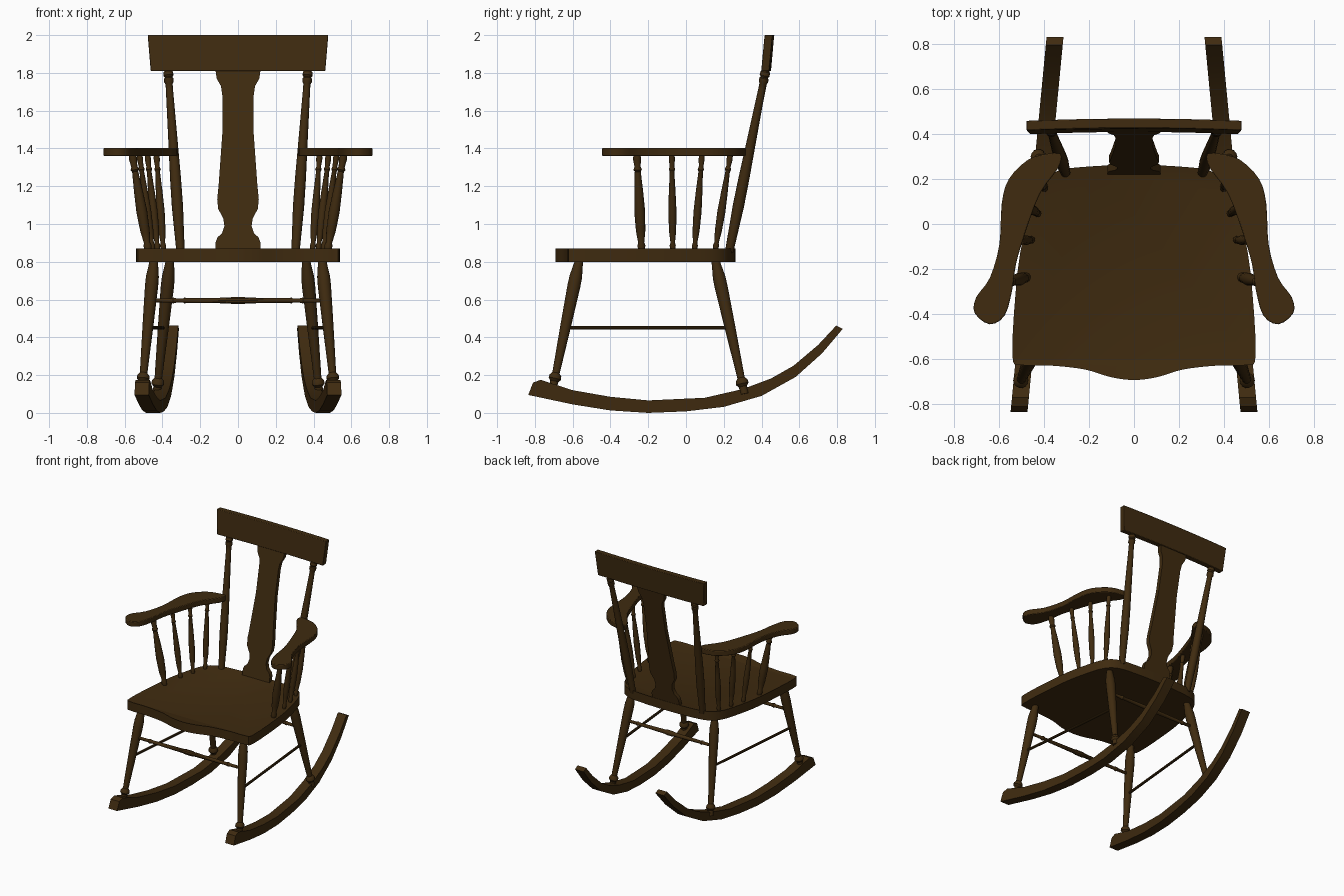
import bpy, bmesh, math
from mathutils import Vector

cube = bpy.data.objects.get("Cube")
if cube:
    bpy.data.objects.remove(cube, do_unlink=True)

wood = bpy.data.materials.new("dark_brown_wood")
wood.use_nodes = True
COLOR = (0.05, 0.024, 0.005, 1)
wood.diffuse_color = COLOR
wood.node_tree.nodes["Principled BSDF"].inputs["Base Color"].default_value = COLOR


def finish(name, bm, mirror=False, bevel=0):
    bmesh.ops.recalc_face_normals(bm, faces=bm.faces)
    mesh = bpy.data.meshes.new(name)
    bm.to_mesh(mesh)
    bm.free()
    mesh.materials.append(wood)
    mesh.polygons.foreach_set("use_smooth", [True] * len(mesh.polygons))
    mesh.set_sharp_from_angle(angle=math.radians(35))
    obj = bpy.data.objects.new(name, mesh)
    bpy.context.collection.objects.link(obj)
    if bevel:
        mod = obj.modifiers.new("soft_edge", "BEVEL")
        mod.width, mod.segments = bevel, 2
        mod.angle_limit = math.radians(50)
    if mirror:
        obj.modifiers.new("mirror", "MIRROR")
    return obj


def smooth_loop(points, steps=4):
    """Closed Catmull-Rom curve through 2D points."""
    pts, out = [Vector(p) for p in points], []
    n = len(pts)
    for i in range(n):
        a, b, c, d = (pts[(i + k) % n] for k in (-1, 0, 1, 2))
        for s in range(steps):
            t = s / steps
            out.append(0.5 * (2 * b + (c - a) * t + (2 * a - 5 * b + 4 * c - d) * t * t
                              + (3 * b - a - 3 * c + d) * t ** 3))
    return out


def slab(outline, place):
    """Solid from a 2D outline; place(u, v, side) gives the 3D point."""
    bm = bmesh.new()
    lo, hi = ([bm.verts.new(place(u, v, s)) for u, v in outline] for s in (0, 1))
    bm.faces.new(lo)
    top = bm.faces.new(hi)
    n = len(lo)
    for i in range(n):
        j = (i + 1) % n
        bm.faces.new((lo[i], lo[j], hi[j], hi[i]))
    return bm, top


def turned(name, start, end, profile, mirror=True, sides=14):
    """Lathe-turned bar; profile is (fraction along, radius)."""
    start, end = Vector(start), Vector(end)
    spin = (end - start).to_track_quat("Z", "Y")
    bm, rings = bmesh.new(), []
    for t, r in profile:
        centre = start.lerp(end, t)
        rings.append([bm.verts.new(centre + spin @ Vector(
            (r * math.cos(k * math.tau / sides), r * math.sin(k * math.tau / sides), 0)))
            for k in range(sides)])
    for a, b in zip(rings, rings[1:]):
        for k in range(sides):
            j = (k + 1) % sides
            bm.faces.new((a[k], a[j], b[j], b[k]))
    bm.faces.new(rings[0])
    bm.faces.new(rings[-1])
    return finish(name, bm, mirror)


# Seat: wavy front, rounded back, shallow dished top
half = [(0.1, -0.68), (0.22, -0.645), (0.37, -0.628), (0.5, -0.625), (0.54, -0.575),
        (0.515, -0.2), (0.47, 0.03), (0.42, 0.17), (0.34, 0.235), (0.2, 0.255)]
outline = [(0, -0.692)] + half + [(0, 0.262)] + [(-x, y) for x, y in reversed(half)]
bm, top = slab(smooth_loop(outline), lambda x, y, s: (x, y, 0.8 + 0.07 * s))
bmesh.ops.inset_region(bm, faces=[top], thickness=0.045)
bmesh.ops.inset_region(bm, faces=[top], thickness=0.02, depth=-0.008)
finish("seat", bm)

# Rockers: curved runners that converge toward the back
under = [(-0.835, 0.095), (-0.6, 0.045), (-0.4, 0.013), (-0.2, 0), (0, 0.008), (0.2, 0.032),
         (0.4, 0.09), (0.58, 0.19), (0.72, 0.315), (0.83, 0.445)]
over = [(0.795, 0.462), (0.7, 0.36), (0.57, 0.25), (0.45, 0.182), (0.3, 0.126), (0.1, 0.08),
        (-0.2, 0.066), (-0.4, 0.085), (-0.6, 0.12), (-0.77, 0.175), (-0.81, 0.16)]
bm, _ = slab(under + over, lambda y, z, s: (0.43 - 0.096 * y + 0.075 * (s - 0.5), y, z))
finish("rockers", bm, mirror=True)

# Legs
leg = [(0, 0.022), (0.04, 0.025), (0.13, 0.034), (0.2, 0.035), (0.5, 0.029), (0.88, 0.02),
       (0.9, 0.032), (0.925, 0.034), (0.945, 0.022), (1, 0.022)]
front_top, front_foot = Vector((0.445, -0.565, 0.81)), Vector((0.507, -0.705, 0.13))
back_top, back_foot = Vector((0.36, 0.155, 0.81)), Vector((0.43, 0.31, 0.1))
turned("front_legs", front_top, front_foot, leg)
turned("back_legs", back_top, back_foot, leg)


def at_height(a, b, z):
    return a.lerp(b, (z - a.z) / (b.z - a.z))


# Stretchers
turned("side_stretchers", at_height(front_top, front_foot, 0.45),
       at_height(back_top, back_foot, 0.45), [(0, 0.01), (1, 0.01)], sides=10)
bar = [(0, 0.011), (0.12, 0.012), (0.13, 0.017), (0.15, 0.012), (0.45, 0.016), (0.47, 0.02)]
bar += [(1 - t, r) for t, r in reversed(bar)]
for name, a, b in (("front_stretcher", front_top, front_foot),
                   ("back_stretcher", back_top, back_foot)):
    p = at_height(a, b, 0.595)
    turned(name, p, (-p.x, p.y, p.z), bar, mirror=False, sides=10)

# Back posts
post = [(0, 0.022), (0.25, 0.03), (0.4, 0.029), (0.88, 0.019), (0.91, 0.019), (0.92, 0.025),
        (0.94, 0.025), (0.945, 0.019), (0.955, 0.027), (0.975, 0.025), (0.98, 0.018), (1, 0.018)]
turned("back_posts", (0.304, 0.228, 0.85), (0.371, 0.425, 1.83), post)

# Vase-shaped centre splat
edge = [(0.118, 0.86), (0.118, 0.905), (0.108, 0.93), (0.085, 0.95), (0.072, 0.99),
        (0.078, 1.03), (0.105, 1.08), (0.11, 1.13), (0.103, 1.2), (0.083, 1.48),
        (0.083, 1.68), (0.09, 1.73), (0.113, 1.77), (0.12, 1.82)]
bm, _ = slab(edge + [(-x, z) for x, z in reversed(edge)],
             lambda x, z, s: (x, 0.222 + 0.2 * (z - 0.87) + 0.032 * s, z))
finish("back_splat", bm)

# Crest rail: slightly bowed, leaning back and flaring upward
N = 12
rail = [(i / N * 2 - 1, 0) for i in range(N + 1)]
rail += [(u, 1) for u, _ in reversed(rail)]
bm, _ = slab(rail, lambda u, v, s: (u * (0.462 + 0.016 * v),
                                    0.408 + 0.018 * v - 0.01 * u * u + 0.042 * s,
                                    1.81 + 0.19 * v))
finish("crest_rail", bm, bevel=0.004)

# Arms with rounded hand rests
arm = [(0.38, 0.312), (0.47, 0.285), (0.555, 0.2), (0.587, 0.09), (0.597, -0.09), (0.64, -0.24),
       (0.7, -0.325), (0.707, -0.395), (0.64, -0.445), (0.573, -0.405), (0.54, -0.29),
       (0.524, -0.18), (0.484, -0.044), (0.418, 0.133), (0.335, 0.25), (0.325, 0.31)]
bm, _ = slab(smooth_loop(arm, 3), lambda x, y, s: (x, y, 1.36 + 0.042 * s))
finish("arms", bm, mirror=True, bevel=0.005)

# Arm supports: one stout front spindle and three slim ones
stout = [(0, 0.016), (0.05, 0.022), (0.08, 0.016), (0.2, 0.025), (0.4, 0.029), (0.6, 0.024),
         (0.82, 0.016), (0.84, 0.023), (0.87, 0.016), (0.95, 0.022), (1, 0.018)]
slim = [(t, r * 0.75) for t, r in stout]
spindles = [(0.475, -0.235, 0.56, -0.26), (0.452, -0.07, 0.522, -0.075),
            (0.425, 0.045, 0.48, 0.085), (0.395, 0.155, 0.432, 0.235)]
for i, (x0, y0, x1, y1) in enumerate(spindles):
    turned("arm_spindles_%d" % (i + 1), (x0, y0, 0.86), (x1, y1, 1.37), slim if i else stout)
